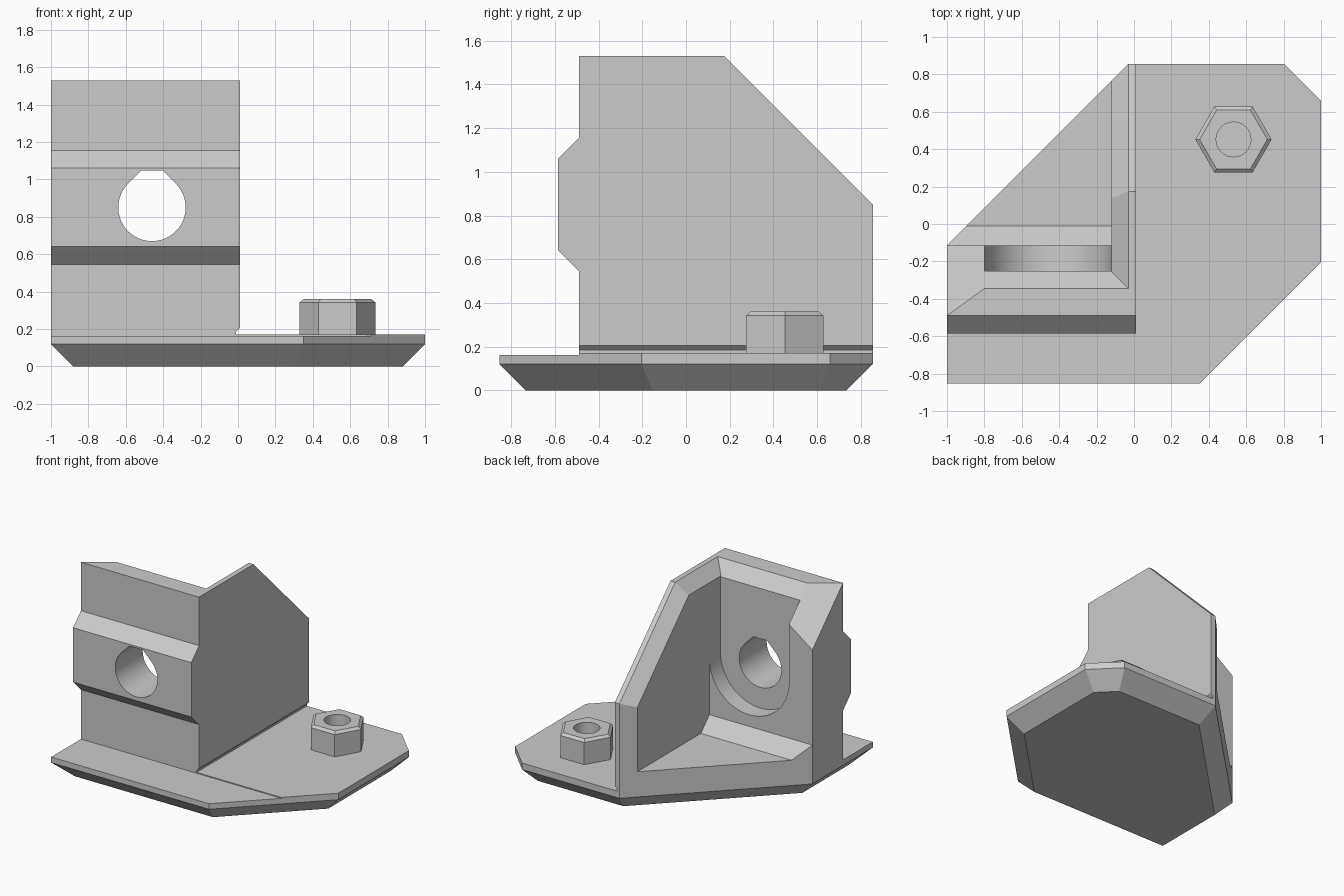
import bpy, bmesh, math
from mathutils import Vector

if "Cube" in bpy.data.objects:
    bpy.data.objects.remove(bpy.data.objects["Cube"], do_unlink=True)

GREY = (0.6, 0.6, 0.6, 1)
mat = bpy.data.materials.new("light_grey")
mat.use_nodes = True
mat.diffuse_color = GREY
mat.node_tree.nodes["Principled BSDF"].inputs["Base Color"].default_value = GREY


def finish(name, bm):
    bmesh.ops.recalc_face_normals(bm, faces=bm.faces)
    mesh = bpy.data.meshes.new(name)
    bm.to_mesh(mesh)
    bm.free()
    mesh.materials.append(mat)
    obj = bpy.data.objects.new(name, mesh)
    bpy.context.collection.objects.link(obj)
    return obj


def prism(points, axis, lo, hi):
    """Extrude a 2D outline along an axis, from lo to hi."""
    bm = bmesh.new()
    verts = []
    for p in points:
        co = list(p)
        co.insert(axis, lo)
        verts.append(bm.verts.new(co))
    face = bm.faces.new(verts)
    new = bmesh.ops.extrude_face_region(bm, geom=[face])["geom"]
    step = Vector((0, 0, 0))
    step[axis] = hi - lo
    bmesh.ops.translate(bm, vec=step, verts=[v for v in new if isinstance(v, bmesh.types.BMVert)])
    bmesh.ops.recalc_face_normals(bm, faces=bm.faces)
    return bm


def box(x, y, z):
    return prism([(x[0], y[0]), (x[1], y[0]), (x[1], y[1]), (x[0], y[1])], 2, *z)


def slice_off(bm, point, normal):
    """Remove everything on the normal side of a plane and cap it."""
    geom = bm.verts[:] + bm.edges[:] + bm.faces[:]
    cut = bmesh.ops.bisect_plane(bm, geom=geom, plane_co=point, plane_no=normal, clear_outer=True)
    edges = [e for e in cut["geom_cut"] if isinstance(e, bmesh.types.BMEdge)]
    bmesh.ops.contextual_create(bm, geom=edges)
    return bm


def taper_cap(bm, direction, width, height):
    """Chamfer the flat cap that faces up (1) or down (-1)."""
    bm.normal_update()
    cap = [f for f in bm.faces if f.normal.z * direction > 0.9]
    bmesh.ops.inset_individual(bm, faces=cap, thickness=width, use_even_offset=True)
    bmesh.ops.translate(bm, vec=(0, 0, direction * height), verts=cap[0].verts)


def carve(obj, cutters):
    bpy.context.view_layer.objects.active = obj
    for bm in cutters:
        cutter = finish("cutter", bm)
        cutter.hide_render = True
        mod = obj.modifiers.new("carve", "BOOLEAN")
        mod.operation, mod.solver, mod.object = "DIFFERENCE", "EXACT", cutter
        bpy.ops.object.modifier_apply(modifier=mod.name)
        bpy.data.objects.remove(cutter, do_unlink=True)


def arc(cx, cz, r, start, end, n):
    angles = [math.radians(start + (end - start) * i / n) for i in range(n + 1)]
    return [(cx + r * math.cos(a), cz + r * math.sin(a)) for a in angles]


def smooth(obj):
    bpy.ops.object.select_all(action="DESELECT")
    obj.select_set(True)
    bpy.context.view_layer.objects.active = obj
    bpy.ops.object.shade_smooth_by_angle(angle=math.radians(20))


# Base plate with a chamfered underside and a slightly lower front strip
outline = [(-1, -0.853), (0.35, -0.853), (1, -0.203), (1, 0.658),
           (0.803, 0.855), (-0.03, 0.855), (-1, -0.115)]
bm = prism(outline, 2, 0.12, 0.17)
taper_cap(bm, -1, 0.12, 0.12)
base = finish("base_plate", bm)
carve(base, [box((-2, 2), (-2, -0.49), (0.163, 1))])

# Bracket: side profile with a front rail, trimmed diagonally at the back
TOP, WALL, RIM = 1.53, -0.12, -0.03
profile = [(-0.49, 0.17), (-0.49, 0.545), (-0.585, 0.64), (-0.585, 1.06), (-0.49, 1.155),
           (-0.49, TOP), (0.175, TOP), (0.855, 0.85), (0.855, 0.17)]
bm = slice_off(prism(profile, 0, -1, 0.01), (-1, -0.115, 0), (-1, 1, 0))
bracket = finish("bracket", bm)

# Open cavity with a sloped fillet at the foot of the front wall
cavity = prism([(-0.115, 0.42), (-0.01, 0.315), (2, 0.315), (2, 2), (-0.115, 2)], 0, -2, WALL)

# U-shaped pocket and truncated teardrop bore
CX, CZ = -0.46, 0.85
pocket = prism(arc(CX, CZ, 0.34, 180, 360, 32) + [(WALL, 2), (CX - 0.34, 2)], 1, -0.25, 0)
bore = prism(arc(CX, CZ, 0.18, 135, 405, 40) + [(CX + 0.057, 1.047), (CX - 0.057, 1.047)], 1, -1, 0)

# Chamfers along the upper rims
rim_top = box((-0.9, 0.005), (-0.48, 1), (0.5, 2))
slice_off(rim_top, (RIM, 0, TOP), (1, 0, -1))
slice_off(rim_top, (0, -0.345, TOP), (0, -1, -1))
slice_off(rim_top, (-0.8, 0, 0), (-1, 0, 0))
rim_slope = box((-0.5, 0.005), (-0.05, 1.2), (0.4, 2))
slice_off(rim_slope, (RIM, 0.175, TOP), (math.sqrt(2), -1, -1))
post_top = box((-2, -0.79), (-0.6, 1), (0.5, 2))
slice_off(post_top, (-1, -0.49, TOP), (0.725, -1, -1))

# Relief groove at the foot of the side wall
groove = prism([(-0.01, 0.1), (-0.01, 0.185), (0.03, 0.225), (0.03, 0.1)], 1, -1, 1)
carve(bracket, [cavity, pocket, bore, rim_top, rim_slope, post_top, groove])
smooth(bracket)

# Hexagonal nut with a chamfered top and round hole
NX, NY = 0.532, 0.452
bm = prism(arc(NX, NY, 0.204, 0, 300, 5), 2, 0.17, 0.342)
taper_cap(bm, 1, 0.02, 0.018)
nut = finish("hex_nut", bm)
carve(nut, [prism(arc(NX, NY, 0.093, 0, 348.75, 31), 2, 0.1, 1)])
smooth(nut)
